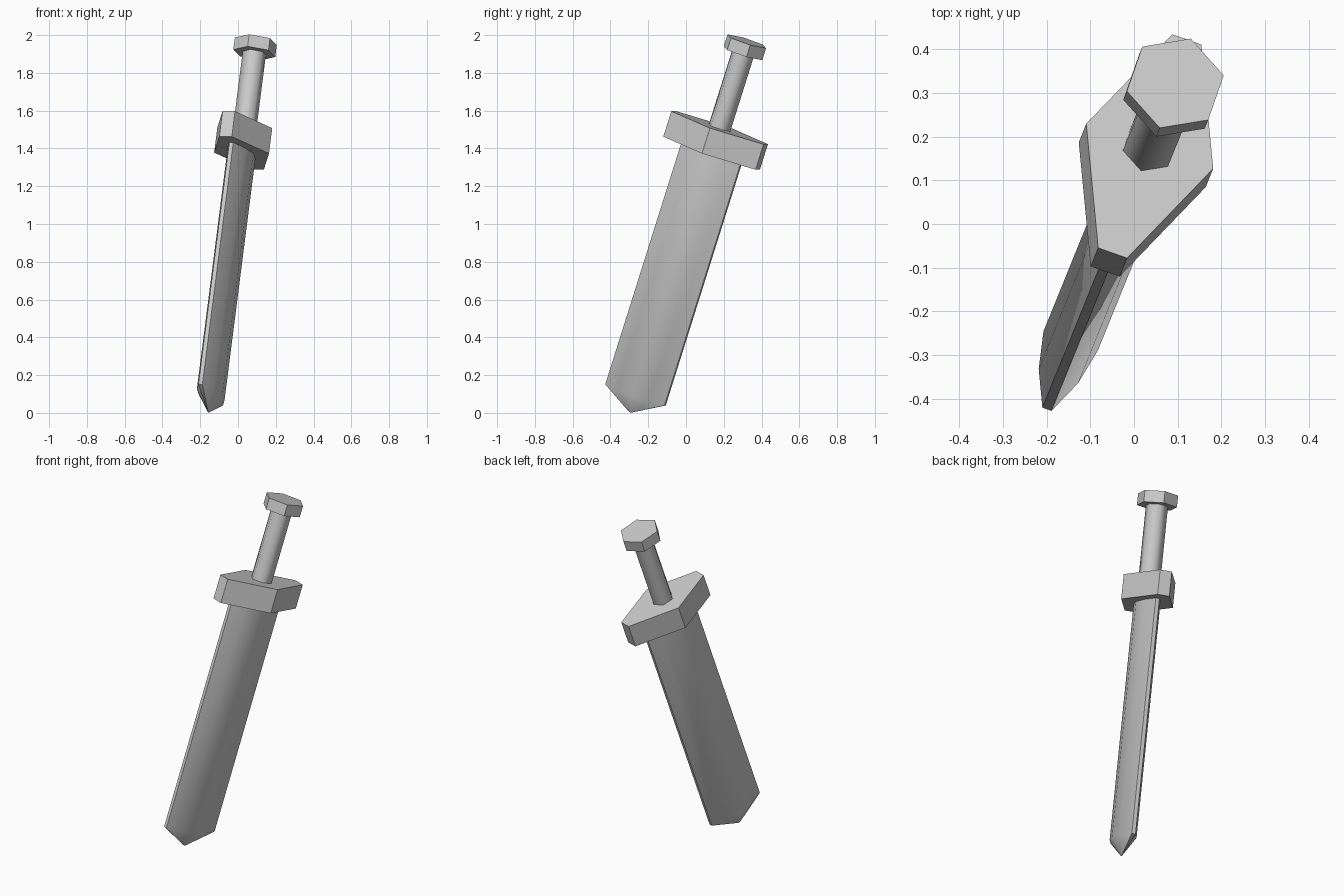
import bpy, bmesh, math
from mathutils import Vector, Matrix

if "Cube" in bpy.data.objects:
    bpy.data.objects.remove(bpy.data.objects["Cube"])

# Tilted sword frame: local x = thickness, y = blade width, z = along the sword
A = Vector((0.121, 0.298, 0.947)).normalized()
W = Vector((0.311, 0.895, -0.321))
W = (W - A * W.dot(A)).normalized()
T = W.cross(A)
FRAME = Matrix((T, W, A)).transposed().to_4x4()
FRAME.translation = (0.036, 0.178, 1.51)   # centre of the guard's top face


def loft(name, section, rings, smooth=None):
    """Stack scaled copies of a section along the sword; rings = (height, scale)."""
    bm = bmesh.new()
    loops = [[bm.verts.new((x * k, y * k, z)) for x, y in section] for z, k in rings]
    n = len(section)
    for lo, hi in zip(loops, loops[1:]):
        for i in range(n):
            j = (i + 1) % n
            bm.faces.new((lo[i], lo[j], hi[j], hi[i]))
    bm.faces.new(loops[0][::-1])
    bm.faces.new(loops[-1])
    bmesh.ops.recalc_face_normals(bm, faces=bm.faces)
    bm.transform(FRAME)
    mesh = bpy.data.meshes.new(name)
    bm.to_mesh(mesh)
    bm.free()
    ob = bpy.data.objects.new(name, mesh)
    bpy.context.collection.objects.link(ob)
    if smooth:
        bpy.ops.object.select_all(action='DESELECT')
        ob.select_set(True)
        bpy.context.view_layer.objects.active = ob
        bpy.ops.object.shade_smooth_by_angle(angle=math.radians(smooth))
    return ob


def mirrored(quarter):
    """Close a section from its +x half, listed from -y to +y."""
    return quarter + [(-x, y) for x, y in reversed(quarter)]


def hexagon(r):
    return [(r * math.sin(i * math.pi / 3), -r * math.cos(i * math.pi / 3)) for i in range(6)]


# Blade: lens-shaped section with narrow blunt edges and a short tip
lens = mirrored([(0.011, -0.175), (0.048, -0.09), (0.066, 0),
                 (0.048, 0.09), (0.011, 0.175)])
loft("blade", lens, [(-1.591, 0.04), (-1.494, 1), (-0.1, 1)], smooth=40)

# Guard: elongated six-sided plate
diamond = mirrored([(0.035, -0.273), (0.154, 0), (0.035, 0.273)])
loft("guard", diamond, [(-0.142, 1), (0, 1)])

# Grip and pommel: six-sided prisms
loft("grip", hexagon(0.063), [(-0.03, 1), (0.44, 1)], smooth=65)
loft("pommel", hexagon(0.114), [(0.416, 1), (0.483, 1)])
